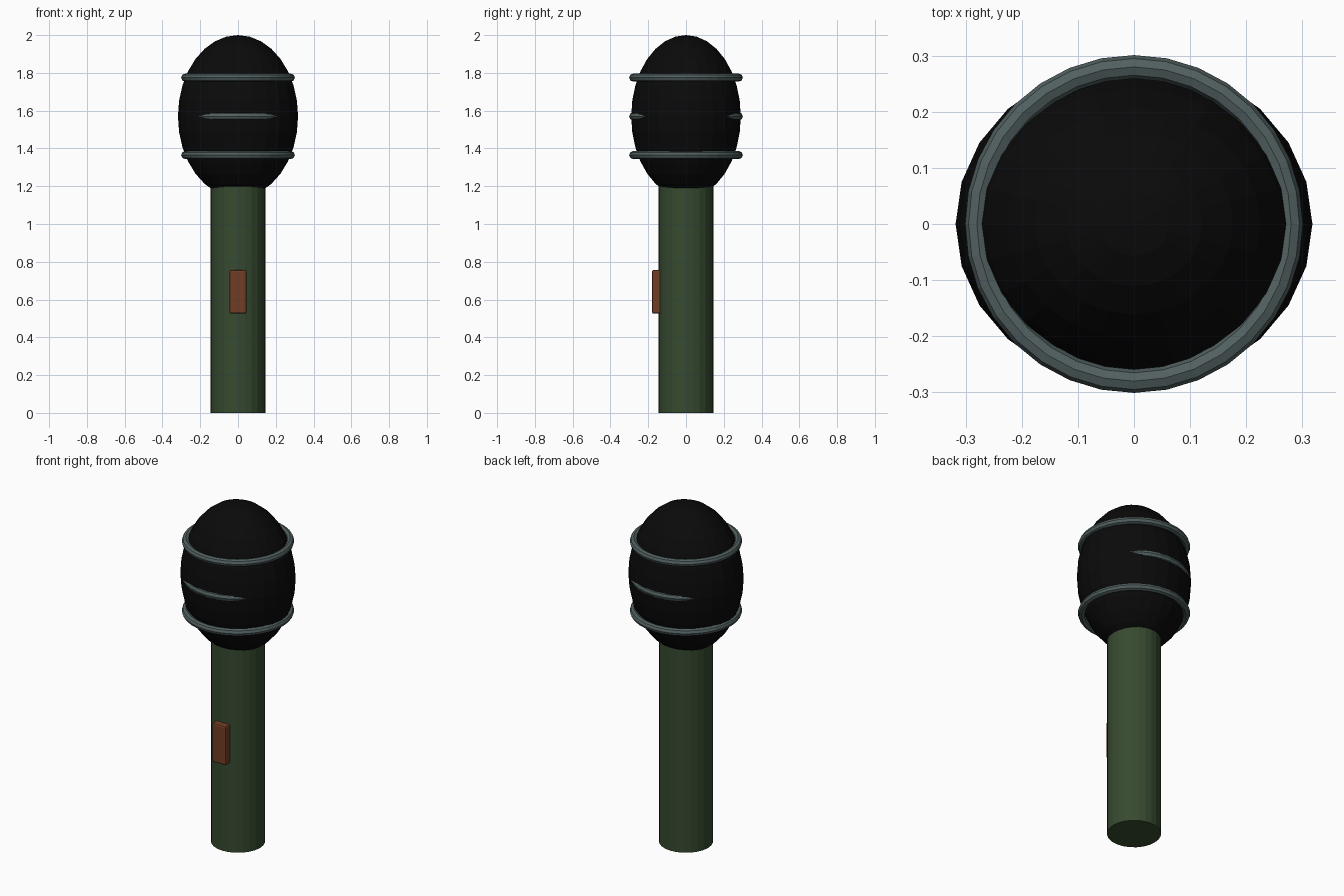
import bpy

if "Cube" in bpy.data.objects:
    bpy.data.objects.remove(bpy.data.objects["Cube"])

def mat(name, rgb):
    m = bpy.data.materials.new(name)
    m.diffuse_color = (*rgb, 1)
    m.use_nodes = True
    m.node_tree.nodes["Principled BSDF"].inputs["Base Color"].default_value = m.diffuse_color
    return m

green = mat("dark green", (0.038, 0.068, 0.029))
black = mat("black foam", (0.003, 0.003, 0.003))
grey = mat("slate grey", (0.085, 0.118, 0.118))
brown = mat("rust brown", (0.165, 0.047, 0.018))

def finish(name, material):
    o = bpy.context.object
    o.name = name
    o.data.materials.append(material)
    return o

# Handle
bpy.ops.mesh.primitive_cylinder_add(vertices=24, radius=0.145, depth=1.2, location=(0, 0, 0.6))
finish("handle", green)

# Oval head, its lower end sunk into the handle
bpy.ops.mesh.primitive_uv_sphere_add(segments=24, ring_count=16, radius=1, location=(0, 0, 1.57))
head = finish("head", black)
head.scale = (0.318, 0.29, 0.43)

# Three equal rings around the head; the middle one is partly buried
for name, z in (("lower_ring", 1.365), ("middle_ring", 1.57), ("upper_ring", 1.775)):
    bpy.ops.mesh.primitive_torus_add(major_segments=32, minor_segments=8,
                                     major_radius=0.28, minor_radius=0.021, location=(0, 0, z))
    finish(name, grey)

# Switch on the front of the handle
bpy.ops.mesh.primitive_cube_add(size=1, location=(0, -0.155, 0.641))
switch = finish("switch", brown)
switch.scale = (0.09, 0.05, 0.232)
bpy.ops.object.transform_apply(location=False, rotation=False, scale=True)
bevel = switch.modifiers.new("soft edges", 'BEVEL')
bevel.width = 0.01
bevel.segments = 2
